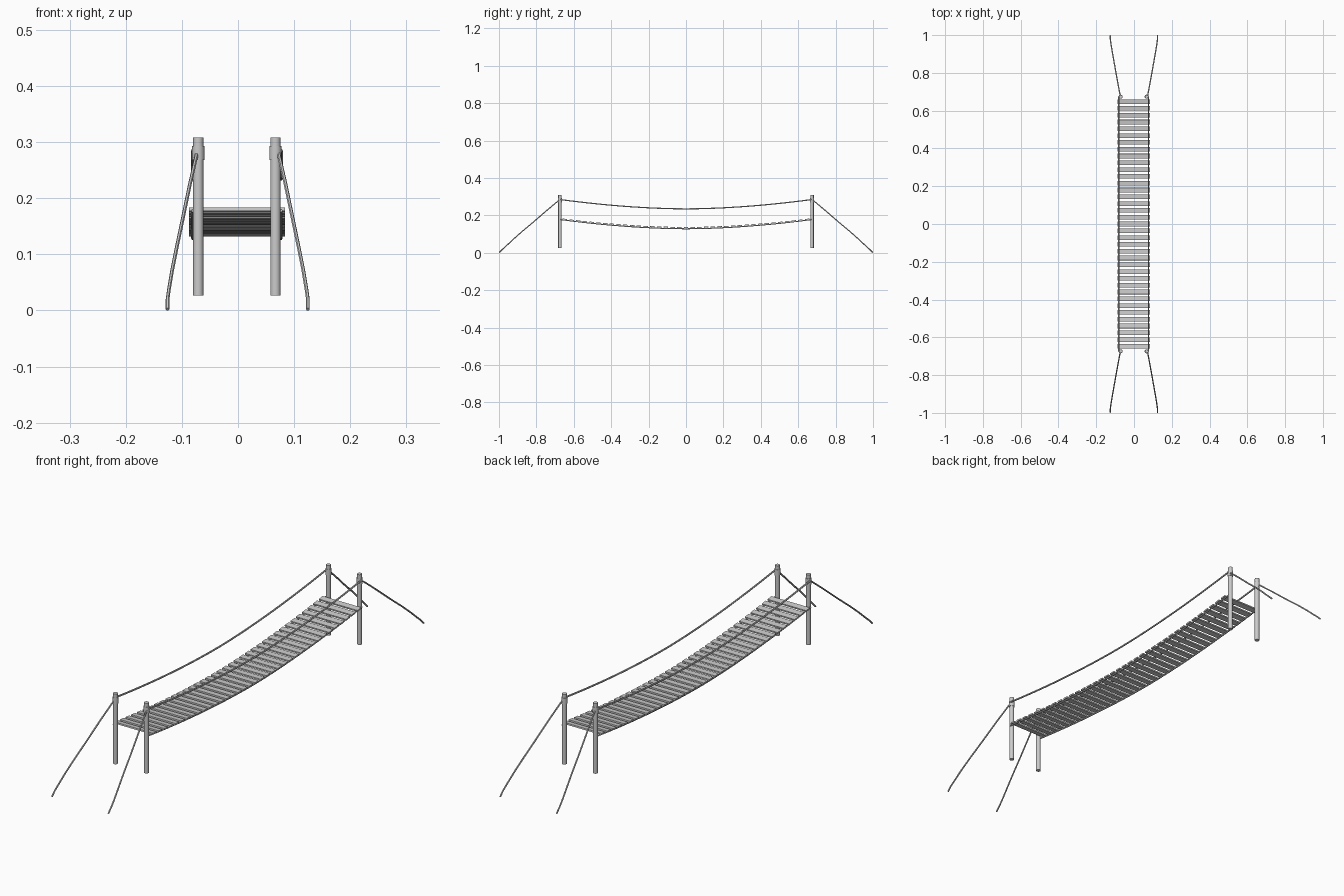
import bpy, math

if "Cube" in bpy.data.objects:
    bpy.data.objects.remove(bpy.data.objects["Cube"])

END = 0.674          # post distance from the middle
CX = -0.002          # posts sit slightly left of centre


def sag(y, low, high):
    return low + (high - low) * abs(y / END) ** 1.8


def rope(name, pts, r):
    cu = bpy.data.curves.new(name, 'CURVE')
    cu.dimensions = '3D'
    cu.bevel_depth = r
    cu.bevel_resolution = 1
    cu.use_fill_caps = True
    sp = cu.splines.new('POLY')
    sp.points.add(len(pts) - 1)
    for p, c in zip(sp.points, pts):
        p.co = (*c, 1)
    ob = bpy.data.objects.new(name, cu)
    bpy.context.collection.objects.link(ob)
    bpy.context.view_layer.objects.active = ob
    bpy.ops.object.select_all(action='DESELECT')
    ob.select_set(True)
    bpy.ops.object.convert(target='MESH')
    bpy.ops.object.shade_smooth_by_angle()


def cylinder(name, x, y, z0, z1, r):
    bpy.ops.mesh.primitive_cylinder_add(vertices=16, radius=r, depth=z1 - z0,
                                        location=(x, y, (z0 + z1) / 2))
    bpy.context.object.name = name
    bpy.ops.object.shade_smooth_by_angle()


ys = [END * (i / 12 - 1) for i in range(25)]
for sx in (-1, 1):
    px = CX + sx * 0.0688
    for sy in (-1, 1):
        # posts with rope lashing near the top
        cylinder("post", px, sy * END, 0.027, 0.308, 0.0092)
        cylinder("post_lashing", px, sy * END, 0.268, 0.293, 0.0108)
        # anchor ropes down to the ground
        path = [(0.0725, 0.674, 0.283), (0.0745, 0.69, 0.272), (0.085, 0.745, 0.226),
                (0.0985, 0.82, 0.161), (0.109, 0.88, 0.111), (0.117, 0.925, 0.071),
                (0.1225, 0.96, 0.038), (0.125, 0.98, 0.020), (0.125, 0.998, 0.002)]
        rope("anchor_rope", [(sx * x - 0.0005, sy * y, z) for x, y, z in path], 0.0033)
    # sagging handrail and deck ropes
    rope("handrail_rope", [(px + sx * 0.0095, y, sag(y, 0.235, 0.285)) for y in ys], 0.0035)
    rope("deck_rope", [(px + sx * 0.0095, y, sag(y, 0.1285, 0.178)) for y in ys], 0.0032)

# deck planks following the sag
N = 37
for i in range(N):
    y = -0.648 + 1.296 * i / (N - 1)
    slope = math.atan(2 * 0.046 * y / END ** 2)
    bpy.ops.mesh.primitive_cube_add(size=1, location=(-0.0015, y, sag(y, 0.135, 0.182)),
                                    rotation=(slope, 0, 0))
    ob = bpy.context.object
    ob.name = "deck_plank"
    ob.scale = (0.171, 0.024, 0.006)
